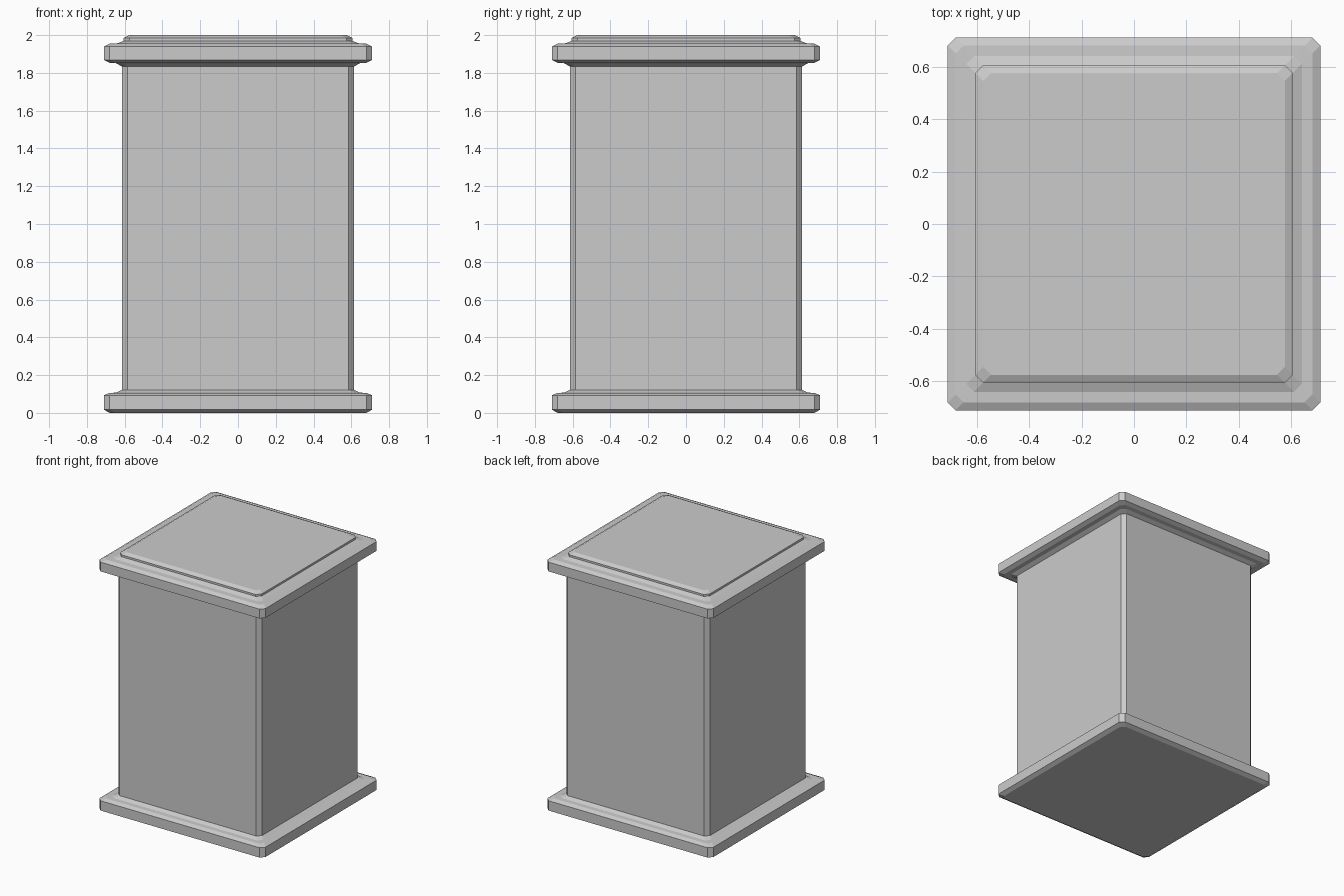
import bpy, bmesh

if "Cube" in bpy.data.objects:
    bpy.data.objects.remove(bpy.data.objects["Cube"])

# Profile of the pedestal from floor to top: (half width, height)
PROFILE = [
    (0.68, 0.0), (0.71, 0.017), (0.71, 0.093), (0.68, 0.106),      # base plate
    (0.645, 0.107), (0.615, 0.122),                                # lower cove
    (0.615, 1.834), (0.645, 1.851),                                # shaft, upper cove
    (0.68, 1.853), (0.71, 1.868), (0.71, 1.94), (0.68, 1.955),     # cap plate
    (0.64, 1.956), (0.605, 1.97), (0.605, 1.985), (0.575, 2.0),    # raised top panel
]
CORNER = 0.03


def ring(bm, h, z):
    """Square cross-section with chamfered corners."""
    c = h - CORNER
    pts = [(h, -c), (h, c), (c, h), (-c, h), (-h, c), (-h, -c), (-c, -h), (c, -h)]
    return [bm.verts.new((x, y, z)) for x, y in pts]


# Loft the rings into one closed body
bm = bmesh.new()
rings = [ring(bm, h, z) for h, z in PROFILE]
for a, b in zip(rings, rings[1:]):
    for i in range(8):
        j = (i + 1) % 8
        bm.faces.new((a[i], a[j], b[j], b[i]))
bm.faces.new(rings[0][::-1])
bm.faces.new(rings[-1])
bmesh.ops.recalc_face_normals(bm, faces=bm.faces)

mesh = bpy.data.meshes.new("pedestal")
bm.to_mesh(mesh)
bm.free()
bpy.context.collection.objects.link(bpy.data.objects.new("pedestal", mesh))
